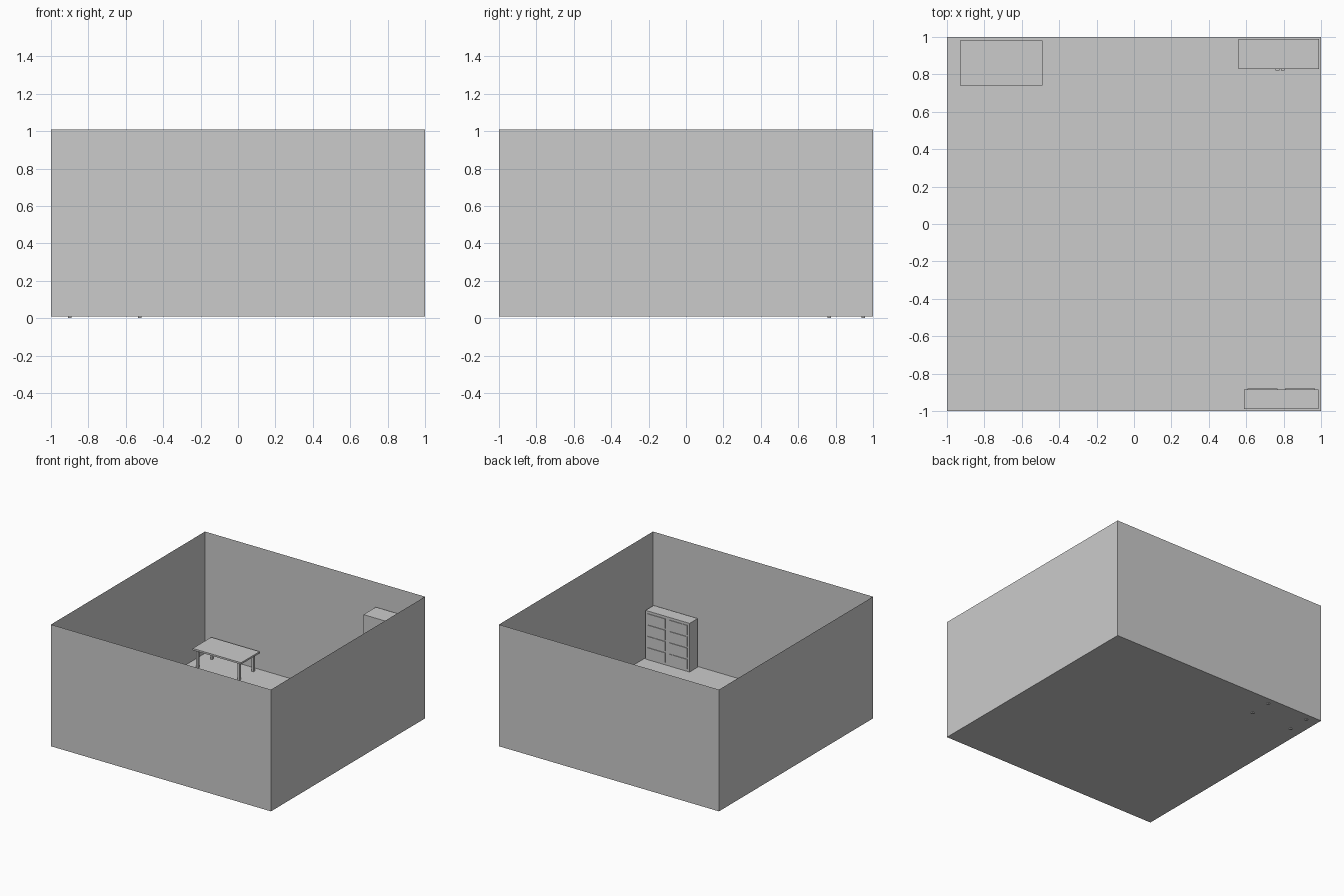
import bpy, bmesh

if "Cube" in bpy.data.objects:
    bpy.data.objects.remove(bpy.data.objects["Cube"])

FLOOR = 0.008


def box(name, x0, x1, y0, y1, z0, z1, open_top=False):
    """Axis-aligned box given by its limits on each axis."""
    bm = bmesh.new()
    bmesh.ops.create_cube(bm, size=1)
    lo, hi = (x0, y0, z0), (x1, y1, z1)
    for v in bm.verts:
        v.co = [hi[i] if v.co[i] > 0 else lo[i] for i in range(3)]
    if open_top:
        bm.normal_update()
        top = [f for f in bm.faces if f.normal.z > 0.9]
        bmesh.ops.delete(bm, geom=top, context='FACES_ONLY')
    mesh = bpy.data.meshes.new(name)
    bm.to_mesh(mesh)
    bm.free()
    obj = bpy.data.objects.new(name, mesh)
    bpy.context.collection.objects.link(obj)
    return obj


# Room: paper-thin floor and four walls, open above
box("room_shell", -1, 1, -1, 1, FLOOR, FLOOR + 1, open_top=True)

# Table with four slim legs that reach just below the floor
box("table_top", -0.93, -0.49, 0.74, 0.98, 0.152, 0.166)
for side, x in (("left", -0.9), ("right", -0.525)):
    for end, y in (("front", 0.765), ("back", 0.947)):
        box(f"table_leg_{end}_{side}", x - 0.009, x + 0.009,
            y - 0.009, y + 0.009, 0, 0.152)

# Chest with two columns of slightly raised drawer fronts
box("chest_body", 0.587, 0.987, -0.99, -0.885, FLOOR, FLOOR + 0.4)
for col, x in enumerate((0.607, 0.807)):
    for row in range(4):
        z = FLOOR + 0.02 + row * 0.093
        box(f"chest_drawer_{col}_{row}", x, x + 0.16,
            -0.887, -0.88, z, z + 0.08)

# Tall wardrobe with a pair of handles at the middle of its front
box("wardrobe_body", 0.56, 0.99, 0.83, 0.99, FLOOR, FLOOR + 0.8)
for side, x in (("left", 0.757), ("right", 0.785)):
    box(f"wardrobe_handle_{side}", x, x + 0.02, 0.822, 0.832, 0.37, 0.47)
